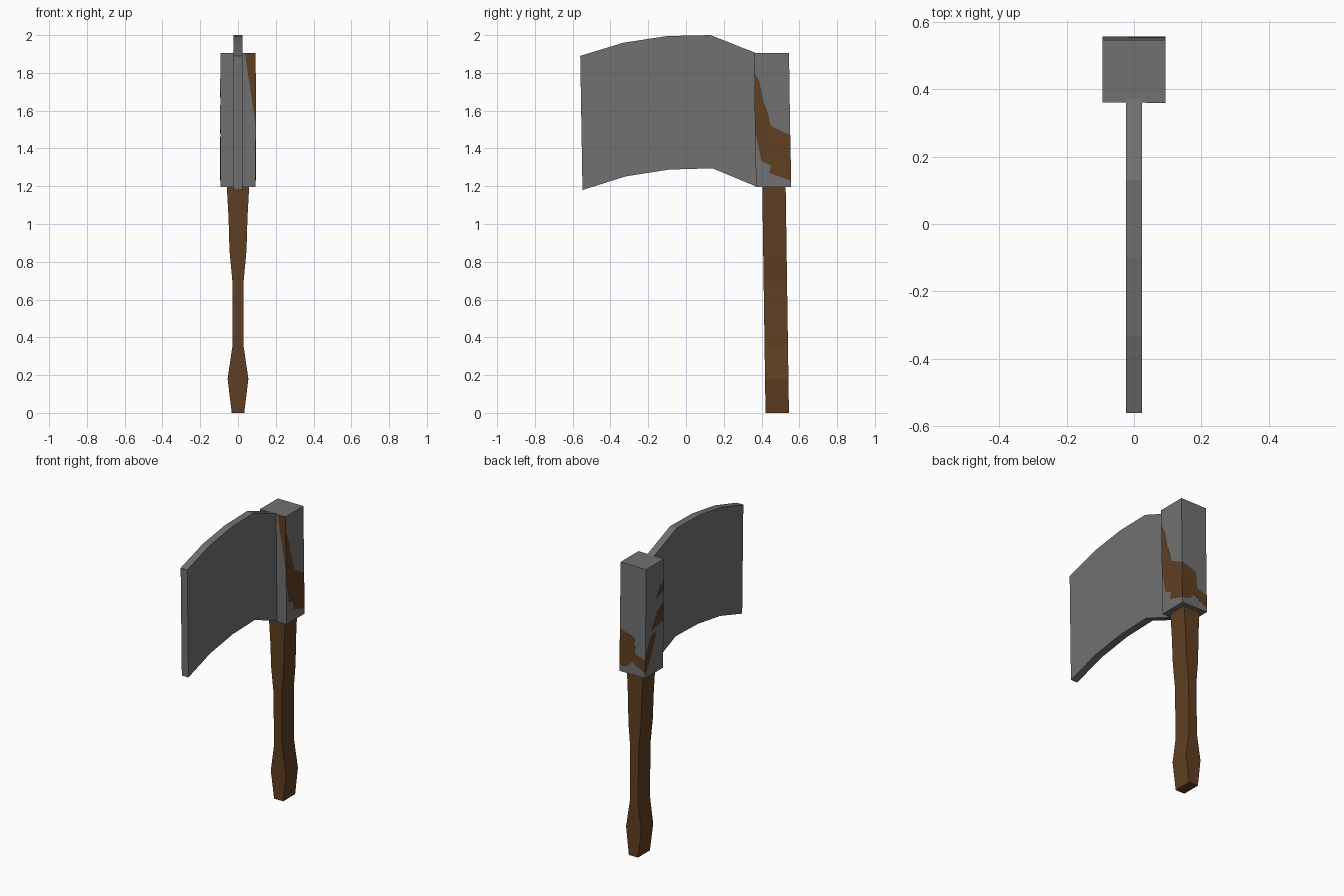
import bpy, bmesh
from mathutils import Vector

if "Cube" in bpy.data.objects:
    bpy.data.objects.remove(bpy.data.objects["Cube"])


def material(name, rgb):
    m = bpy.data.materials.new(name)
    m.diffuse_color = (*rgb, 1)
    m.use_nodes = True
    m.node_tree.nodes["Principled BSDF"].inputs["Base Color"].default_value = m.diffuse_color
    return m


STEEL = material("grey steel", (0.165, 0.165, 0.165))
WOOD = material("brown wood", (0.117, 0.05, 0.016))


def finish(name, bm, mat):
    bmesh.ops.recalc_face_normals(bm, faces=bm.faces)
    me = bpy.data.meshes.new(name)
    bm.to_mesh(me)
    bm.free()
    me.materials.append(mat)
    ob = bpy.data.objects.new(name, me)
    bpy.context.collection.objects.link(ob)
    return ob


def prism(name, points, offset, mat):
    """Outline of 3D points, extruded by offset."""
    bm = bmesh.new()
    face = bm.faces.new([bm.verts.new(p) for p in points])
    new = bmesh.ops.extrude_face_region(bm, geom=[face])["geom"]
    bmesh.ops.translate(bm, vec=Vector(offset),
                        verts=[v for v in new if isinstance(v, bmesh.types.BMVert)])
    return finish(name, bm, mat)


def loft(name, sections, mat):
    """Box rings given as (z, half width, y front, y back)."""
    bm = bmesh.new()
    rings = [[bm.verts.new(p) for p in ((-w, a, z), (w, a, z), (w, b, z), (-w, b, z))]
             for z, w, a, b in sections]
    for lo, hi in zip(rings, rings[1:]):
        for i in range(4):
            j = (i + 1) % 4
            bm.faces.new((lo[i], lo[j], hi[j], hi[i]))
    bm.faces.new(rings[0][::-1])
    bm.faces.new(rings[-1])
    return finish(name, bm, mat)


def lean(z):
    """The whole tool leans slightly towards the blade with height."""
    return -0.0145 * z


# Handle: constant depth, waisted width
loft("handle", [(z, w, 0.421 + lean(z), 0.545 + lean(z)) for z, w in (
    (0, 0.033), (0.18, 0.055), (0.35, 0.03), (0.70, 0.03),
    (0.86, 0.045), (1.03, 0.05), (1.25, 0.062))], WOOD)

# Head block
W, FRONT, BACK = 0.093, 0.388, 0.573
loft("head_block", [(z, W, FRONT + lean(z), BACK + lean(z)) for z in (1.195, 1.905)], STEEL)

# Curved blade
top = [(-0.56, 1.89), (-0.33, 1.96), (-0.10, 1.995), (0.13, 2.0), (0.37, 1.905)]
bottom = [(0.38, 1.195), (0.14, 1.295), (-0.09, 1.288), (-0.32, 1.252), (-0.548, 1.18)]
prism("blade", [(-0.024, y, z) for y, z in top + bottom], (0.048, 0, 0), STEEL)

# Wood showing through the block, as thin plates
T = 0.002
right = [(0.364, 1.80), (0.39, 1.75), (0.41, 1.65), (0.43, 1.60), (0.45, 1.52),
         (0.551, 1.47), (0.554, 1.23), (0.44, 1.27), (0.45, 1.31), (0.40, 1.33), (0.368, 1.48)]
prism("wood_patch_right", [(W - T / 2, y, z) for y, z in right], (T, 0, 0), WOOD)

left = [
    [(0.553, 1.23), (0.553, 1.34), (0.49, 1.45), (0.44, 1.46), (0.47, 1.37), (0.53, 1.25)],
    [(0.49, 1.48), (0.43, 1.58), (0.366, 1.63), (0.368, 1.50), (0.42, 1.50)],
    [(0.44, 1.67), (0.40, 1.74), (0.364, 1.77), (0.365, 1.70)],
]
for i, shape in enumerate(left):
    prism(f"wood_patch_left_{i}", [(-W - T / 2, y, z) for y, z in shape], (T, 0, 0), WOOD)

back = [(W, 1.47), (-0.01, 1.44), (-0.02, 1.33), (-W, 1.31), (-W, 1.23),
        (-0.02, 1.26), (0.0, 1.28), (0.04, 1.24), (W, 1.23)]
prism("wood_patch_back", [(x, BACK + lean(z) - T / 2, z) for x, z in back], (0, T, 0), WOOD)

front = [(0.036, 1.905), (W, 1.905), (W, 1.53)]
prism("wood_patch_front", [(x, FRONT + lean(z) - T / 2, z) for x, z in front], (0, T, 0), WOOD)
